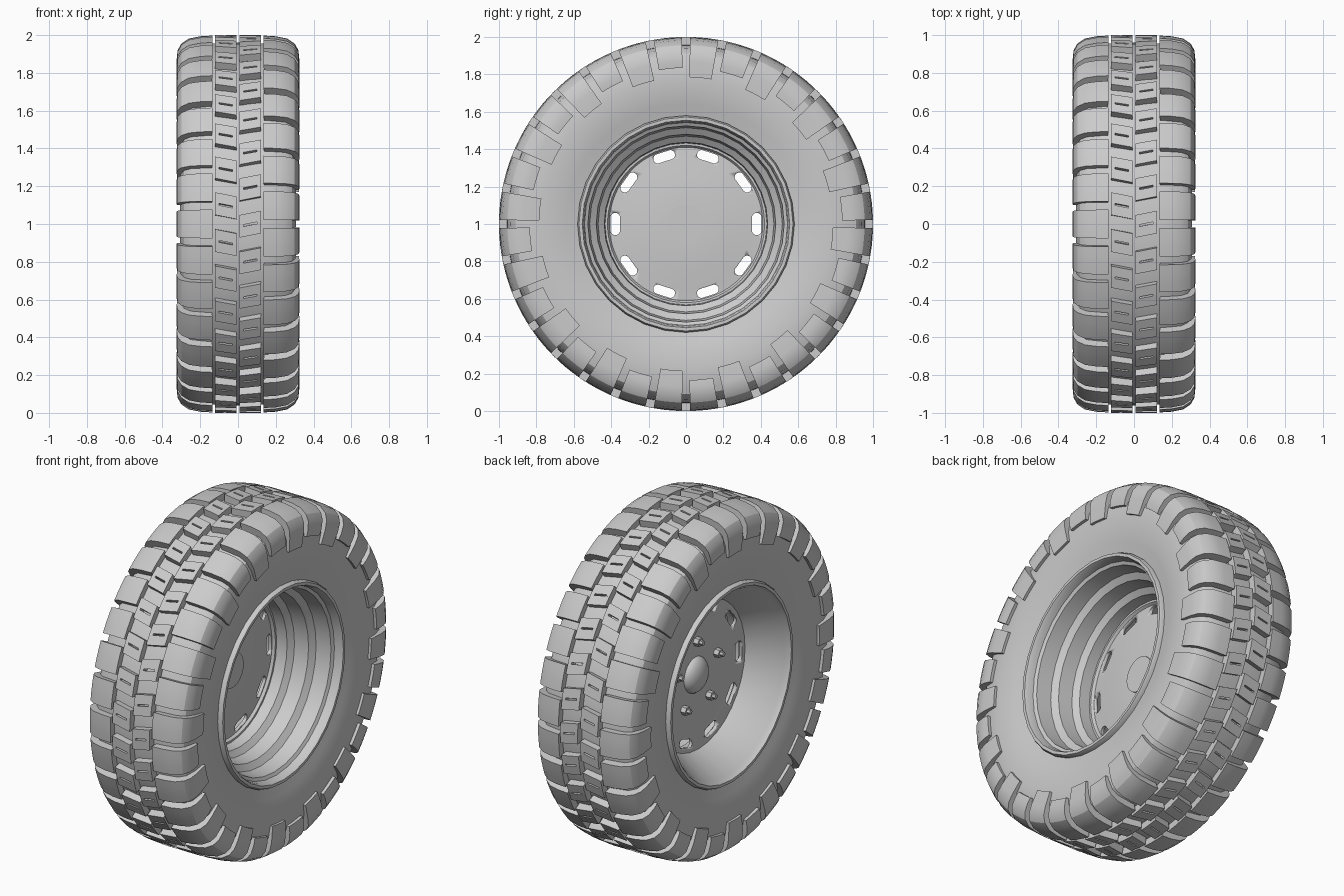
import bpy, bmesh
from math import sin, cos, pi, tau, radians

old = bpy.data.objects.get("Cube")
if old:
    bpy.data.objects.remove(old, do_unlink=True)

grey = bpy.data.materials.new("plain grey")
grey.use_nodes = True
grey.diffuse_color = (0.6, 0.6, 0.6, 1)
grey.node_tree.nodes["Principled BSDF"].inputs["Base Color"].default_value = (0.6, 0.6, 0.6, 1)

PITCH = tau / 32


def on_wheel(x, r, a):
    """Point at axle position x and radius r, angle measured from the top."""
    return (x, r * sin(a), 1 + r * cos(a))


def sweep(bm, profile, start, width, steps, skew=0):
    """Carry a closed (x, radius) profile round the axle; a full turn closes itself."""
    full = width >= tau - 1e-6
    rings = []
    for i in range(steps if full else steps + 1):
        a = start + width * i / steps
        rings.append([bm.verts.new(on_wheel(x, r, a + skew * abs(x))) for x, r in profile])
    n = len(profile)
    for i in range(steps):
        p, q = rings[i], rings[(i + 1) % len(rings)]
        for j in range(n):
            k = (j + 1) % n
            bm.faces.new((p[j], p[k], q[k], q[j]))
    if not full:
        bm.faces.new(rings[0])
        bm.faces.new(rings[-1])


def finish(bm, name, angle=32):
    bmesh.ops.remove_doubles(bm, verts=bm.verts, dist=1e-5)
    bmesh.ops.recalc_face_normals(bm, faces=bm.faces)
    mesh = bpy.data.meshes.new(name)
    bm.to_mesh(mesh)
    bm.free()
    mesh.materials.append(grey)
    ob = bpy.data.objects.new(name, mesh)
    bpy.context.collection.objects.link(ob)
    bpy.ops.object.select_all(action='DESELECT')
    ob.select_set(True)
    bpy.context.view_layer.objects.active = ob
    bpy.ops.object.shade_smooth_by_angle(angle=radians(angle))
    return ob


def lathe(name, profile, sides):
    bm = bmesh.new()
    sweep(bm, profile, 0, tau, sides)
    return finish(bm, name)


# Tyre body: half section mirrored across the middle
half = [(0.27, 0.56), (0.275, 0.59), (0.29, 0.64), (0.302, 0.71), (0.307, 0.78),
        (0.303, 0.85), (0.285, 0.91), (0.25, 0.94), (0.16, 0.955), (0.06, 0.96)]
lathe("tyre_body", half + [(-x, r) for x, r in reversed(half)], 96)

# Shoulder lugs wrap from the tread on to the sidewall, long and short in turn
for side, name, shift in ((1, "left", 0.5), (-1, "right", 0)):
    bm = bmesh.new()
    for i in range(32):
        low = 0.785 if i % 2 == 0 else 0.835
        outline = [(0.14, 0.93), (0.135, 0.998), (0.2, 0.994), (0.26, 0.982), (0.3, 0.955),
                   (0.32, 0.92), (0.325, 0.87), (0.322, low), (0.28, low), (0.25, 0.9)]
        sweep(bm, [(side * x, r) for x, r in outline], (i + shift) * PITCH - 0.076, 0.152, 3)
    finish(bm, name + "_shoulder_lugs", 25)

# Centre lugs: two skewed rows, each block split by a short slot
for side, name, shift in ((1, "left", 0), (-1, "right", 0.5)):
    bm = bmesh.new()
    for i in range(32):
        mid = (i + shift) * PITCH - 0.014

        def block(x0, x1, top, start, width):
            box = [(x0, 0.93), (x0, top), (x1, top), (x1, 0.93)]
            sweep(bm, [(side * x, r) for x, r in box], mid + start, width, 1, 0.2)

        block(0.008, 0.122, 1.0, -0.06, 0.055)
        block(0.008, 0.122, 1.0, 0.005, 0.055)
        block(0.008, 0.03, 1.0, -0.005, 0.01)
        block(0.1, 0.122, 1.0, -0.005, 0.01)
    finish(bm, name + "_centre_lugs", 20)

# Rim: stepped barrel on one side, plain cone on the other
lathe("rim", [(0.285, 0.58), (0.3, 0.572), (0.3, 0.555), (0.285, 0.548), (0.25, 0.543),
              (0.24, 0.525), (0.15, 0.515), (0.125, 0.48), (0.04, 0.47), (0.015, 0.437),
              (-0.085, 0.43), (-0.27, 0.535), (-0.285, 0.55), (-0.3, 0.555),
              (-0.3, 0.572), (-0.285, 0.58)], 32)

# Wheel disc with ten slots cut through
disc = lathe("wheel_disc", [(-0.04, 0), (-0.04, 0.12), (-0.046, 0.25), (-0.06, 0.35),
                            (-0.065, 0.41), (-0.05, 0.42), (-0.05, 0.445), (-0.085, 0.445),
                            (-0.085, 0.41), (-0.075, 0.35), (-0.066, 0.25), (-0.06, 0.12),
                            (-0.06, 0)], 64)
bm = bmesh.new()
for i in range(10):
    a = pi / 2 + i * tau / 10
    ends = []
    for x in (-0.2, 0.1):
        ring = []
        for k in range(16):
            t = tau * (k + 0.5) / 16
            u = 0.025 * cos(t) + (0.035 if cos(t) > 0 else -0.035)
            v = 0.378 + 0.025 * sin(t)
            ring.append(bm.verts.new((x, v * sin(a) + u * cos(a), 1 + v * cos(a) - u * sin(a))))
        ends.append(ring)
    bm.faces.new(ends[0])
    bm.faces.new(ends[1])
    for k in range(16):
        m = (k + 1) % 16
        bm.faces.new((ends[0][k], ends[0][m], ends[1][m], ends[1][k]))
cutter = finish(bm, "slot_cutter")
cutter.hide_render = True
cut = disc.modifiers.new("slots", 'BOOLEAN')
cut.operation = 'DIFFERENCE'
cut.solver = 'EXACT'
cut.object = cutter
bpy.context.view_layer.objects.active = disc
bpy.ops.object.modifier_apply(modifier=cut.name)
bpy.data.objects.remove(cutter, do_unlink=True)

# Hub plate on one face, domed cap on the other
lathe("hub_plate", [(-0.05, 0), (-0.05, 0.102), (-0.034, 0.102), (-0.034, 0)], 32)
dome = [(-0.055 - 0.06 * sin(t * pi / 12), 0.105 * cos(t * pi / 12)) for t in range(7)]
lathe("hub_cap", dome + [(-0.055, 0)], 32)

# Five hexagonal wheel nuts with narrower stud ends
bm = bmesh.new()
for i in range(5):
    a = i * tau / 5
    for radius, depth in ((0.026, 0.035), (0.014, 0.055)):
        rings = [[bm.verts.new((x, 0.2 * sin(a) + radius * cos(k * pi / 3),
                                1 + 0.2 * cos(a) + radius * sin(k * pi / 3)))
                  for k in range(6)] for x in (-0.055, -0.06 - depth)]
        for ring in rings:
            bm.faces.new(ring)
        for k in range(6):
            m = (k + 1) % 6
            bm.faces.new((rings[0][k], rings[0][m], rings[1][m], rings[1][k]))
finish(bm, "wheel_nuts")
